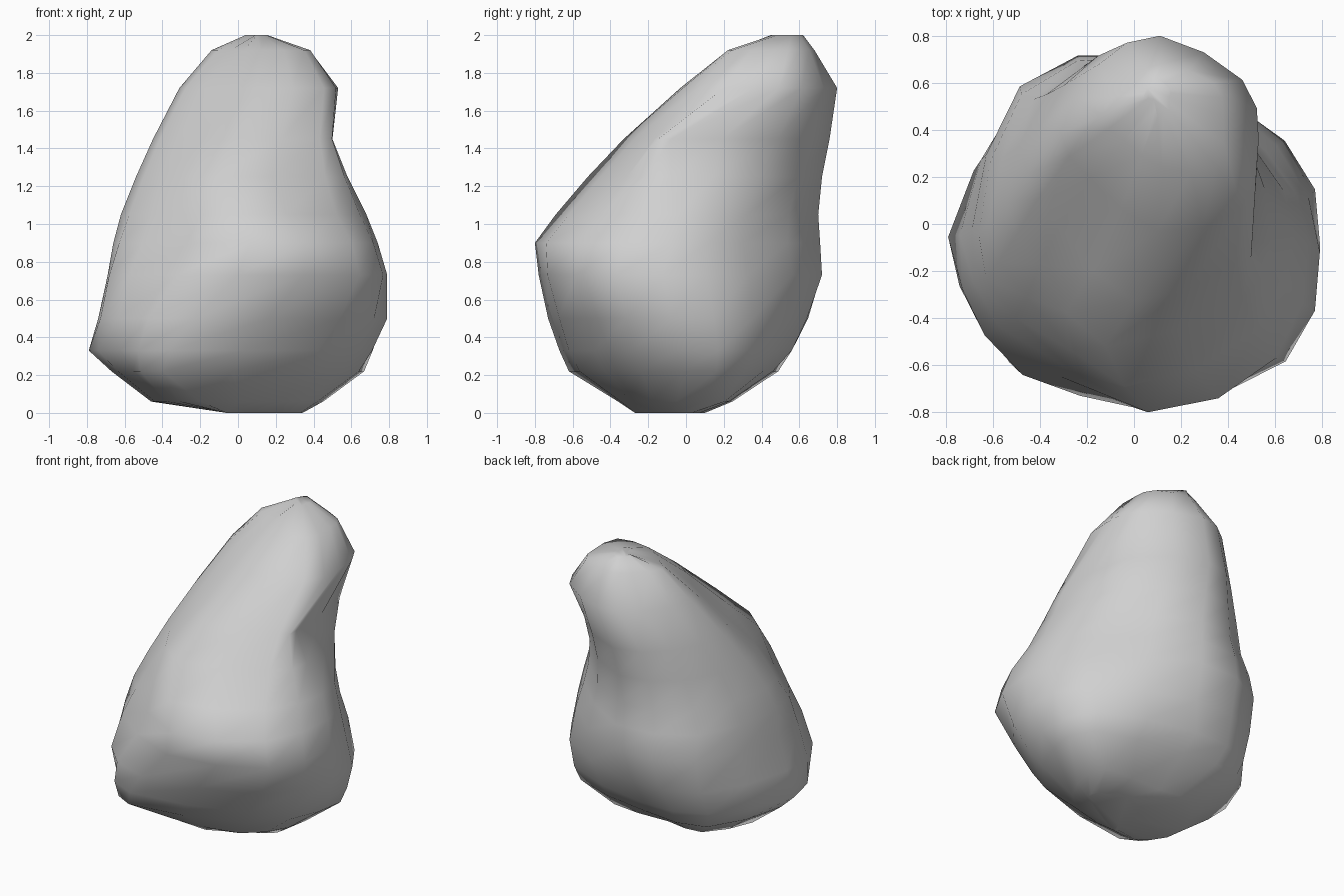
import bpy
import bmesh
import math
from mathutils import Vector

default_cube = bpy.data.objects.get("Cube")
if default_cube:
    bpy.data.objects.remove(default_cube, do_unlink=True)

# Eight outline directions, counter-clockwise from +x
HEADINGS = [Vector((math.cos(math.radians(a)), math.sin(math.radians(a))))
            for a in (0, 33, 90, 131, 180, 213, 270, 317)]

# Cross-sections in hundredths: height, y of the east corner, x of the south
# corner, then reach along each heading
SECTIONS = [
    (0, -5, -6, 33, 28, 10, 4, 6, 14, 27, 24),
    (6, -5, -20, 42, 45, 22, 36, 46, 48, 36, 36),
    (22, -2, -40, 64, 66, 46, 63, 67, 70, 62, 56),
    (33, -5, -36, 71, 70, 56, 68, 79, 76, 67, 64),
    (50, -8, -23, 79, 73, 64, 73, 74, 79, 73, 75),
    (73, -12, 0, 79, 69, 72, 76, 69, 72, 78, 87),
    (90, -8, 6, 74, 64, 71, 73, 66, 64, 80, 83),
    (105, -5, -4, 68, 61, 70, 68, 62, 55, 69, 69),
    (125, -8, -12, 58, 60, 72, 66, 54, 43, 52, 55),
    (145, -8, 0, 50, 63, 76, 64, 45, 27, 33, 43),
    (172, 36, 10, 53, 72, 80, 61, 31, 5, 3, 29),
    (192, 46, 12, 38, 61, 68, 47, 14, -16, -24, 9),
    (200, 54, 10, 15, 44, 62, 40, -4, -36, -45, -22),
]


def section_outline(east_y, south_x, reach):
    """Closed outline touching each reach, with rounded in-between points."""
    east, north, west, south = reach[0::2]
    centre = Vector((east - west, north - south)) / 2
    corners = [centre + d * (r - centre.dot(d)) for d, r in zip(HEADINGS, reach)]
    corners[0].y = east_y
    corners[6].x = south_x
    outline = []
    for i, corner in enumerate(corners):
        before, after, beyond = corners[i - 1], corners[(i + 1) % 8], corners[(i + 2) % 8]
        outline += [corner, ((corner + after) * 9 - before - beyond) / 16]
    return outline


def loft(name, sections, material):
    """Skin the stacked sections and close both ends."""
    bm = bmesh.new()
    rings = []
    for height, east_y, south_x, *reach in sections:
        rings.append([bm.verts.new((p.x / 100, p.y / 100, height / 100))
                      for p in section_outline(east_y, south_x, reach)])
    for lower, upper in zip(rings, rings[1:]):
        count = len(lower)
        for i in range(count):
            j = (i + 1) % count
            bm.faces.new((lower[i], lower[j], upper[j], upper[i]))
    bm.faces.new(rings[0][::-1])
    bm.faces.new(rings[-1])
    for face in bm.faces:
        face.smooth = True
    mesh = bpy.data.meshes.new(name)
    bm.to_mesh(mesh)
    bm.free()
    mesh.materials.append(material)
    obj = bpy.data.objects.new(name, mesh)
    bpy.context.collection.objects.link(obj)
    return obj


# Stone colour
stone = bpy.data.materials.new("stone_grey")
stone.use_nodes = True
stone.diffuse_color = (0.63, 0.63, 0.63, 1)
stone.node_tree.nodes["Principled BSDF"].inputs["Base Color"].default_value = (0.63, 0.63, 0.63, 1)

# Leaning boulder
loft("boulder", SECTIONS, stone)
